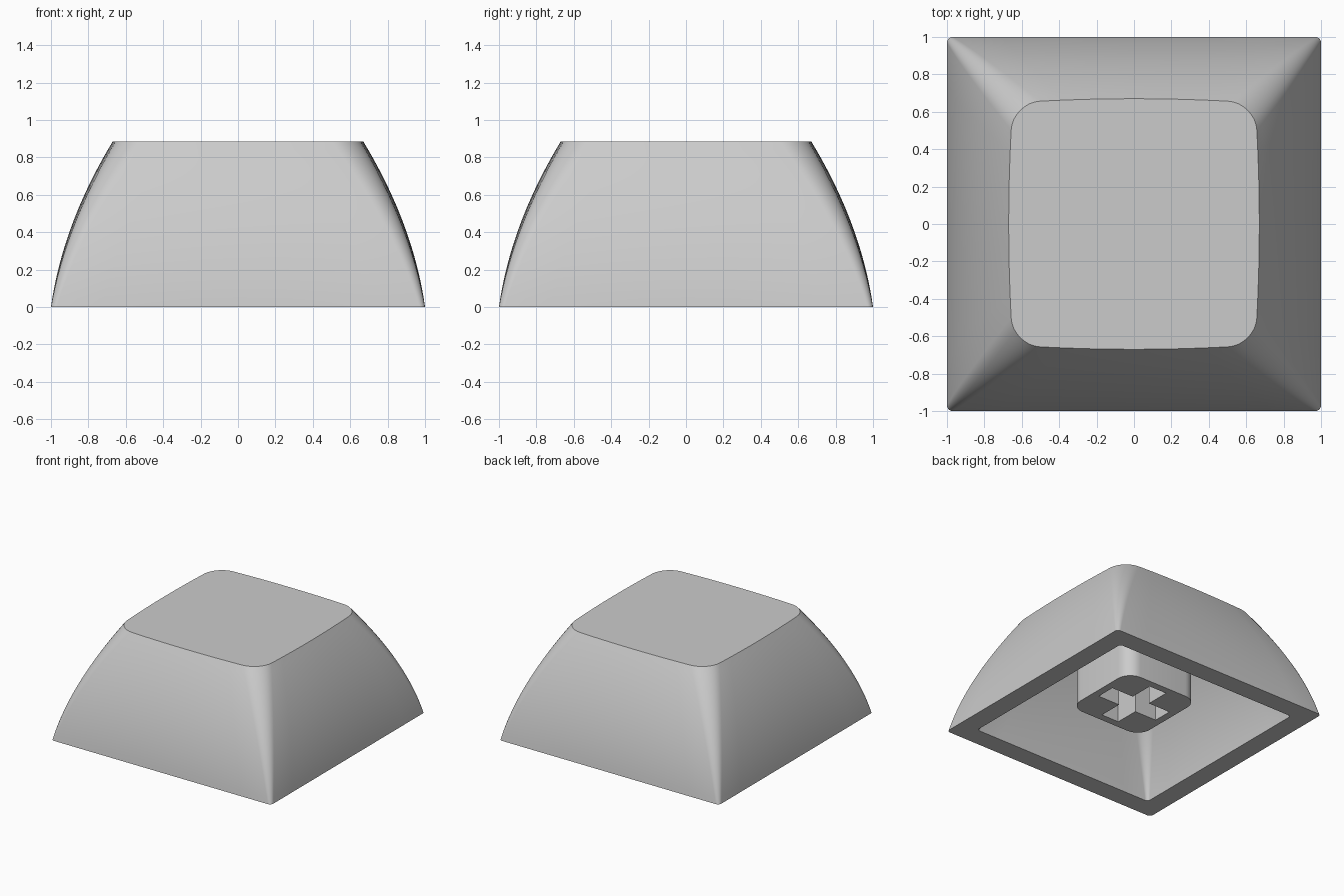
import bpy, bmesh
from math import cos, sin, pi, radians

cube = bpy.data.objects.get("Cube")
if cube:
    bpy.data.objects.remove(cube, do_unlink=True)

HEIGHT = 0.885
INNER_SCALE = 0.838
RINGS = 20

plastic = bpy.data.materials.new("grey_plastic")
plastic.use_nodes = True
grey = (0.6, 0.6, 0.6, 1.0)
plastic.diffuse_color = grey
plastic.node_tree.nodes["Principled BSDF"].inputs["Base Color"].default_value = grey


def rounded_square(half, radius, bow=0.0, side=8, arc=8):
    """Outline of a square with round corners and slightly bowed sides."""
    points = []
    core = half - radius
    for quarter in range(4):
        c, s = cos(quarter * pi / 2), sin(quarter * pi / 2)
        local = [(half, -core + 2 * core * i / side) for i in range(side)]
        local += [(core + radius * cos(a), core + radius * sin(a))
                  for a in (i * pi / 2 / arc for i in range(arc))]
        for x, y in local:
            u = x * (1 - bow * (y / half) ** 2)
            v = y * (1 - bow * (x / half) ** 2)
            points.append((u * c - v * s, u * s + v * c))
    return points


def add_ring(bm, outline, z):
    return [bm.verts.new((x, y, z)) for x, y in outline]


def bridge(bm, a, b):
    for i in range(len(a)):
        j = (i + 1) % len(a)
        bm.faces.new((a[i], a[j], b[j], b[i]))


def dome_rings(bm, scale):
    """Curved, tapering wall, listed from the base up."""
    rings = []
    for i in range(RINGS + 1):
        t = i / RINGS
        half = 1 - 0.124 * t - 0.206 * t * t
        outline = rounded_square(half, 0.03 + 0.12 * t, 0.033 * t)
        rings.append(add_ring(bm, [(x * scale, y * scale) for x, y in outline],
                              HEIGHT * t * scale))
    return rings


def finish(bm, name):
    bmesh.ops.recalc_face_normals(bm, faces=bm.faces[:])
    mesh = bpy.data.meshes.new(name)
    bm.to_mesh(mesh)
    bm.free()
    mesh.materials.append(plastic)
    obj = bpy.data.objects.new(name, mesh)
    bpy.context.collection.objects.link(obj)
    bpy.ops.object.select_all(action="DESELECT")
    obj.select_set(True)
    bpy.context.view_layer.objects.active = obj
    bpy.ops.object.shade_smooth_by_angle(angle=radians(30))
    return obj


# Hollow cap: outer wall, flat top, base rim and inner cavity
bm = bmesh.new()
outer = dome_rings(bm, 1.0)
inner = dome_rings(bm, INNER_SCALE)
for rings in (outer, inner):
    for low, high in zip(rings, rings[1:]):
        bridge(bm, low, high)
    bm.faces.new(rings[-1])
bridge(bm, outer[0], inner[0])
finish(bm, "cap_shell")

# Stem under the cap, with a cross-shaped socket
STEM_Z, SOCKET_Z, STEM_TOP = 0.165, 0.5, 0.76
ARM, WIDTH = 0.28, 0.08
cross = []
for quarter in range(4):
    c, s = round(cos(quarter * pi / 2)), round(sin(quarter * pi / 2))
    for x, y in ((ARM, -WIDTH), (ARM, WIDTH), (WIDTH, WIDTH)):
        cross.append((x * c - y * s, x * s + y * c))

bm = bmesh.new()
stem_outline = rounded_square(0.34, 0.12, side=1)
stem_low = add_ring(bm, stem_outline, STEM_Z)
stem_high = add_ring(bm, stem_outline, STEM_TOP)
socket_low = add_ring(bm, cross, STEM_Z)
socket_high = add_ring(bm, cross, SOCKET_Z)
bridge(bm, stem_low, stem_high)
bridge(bm, socket_low, socket_high)
bm.faces.new(stem_high)
bm.faces.new(socket_high)
rim = [e for e in bm.edges if all(v.co.z < STEM_Z + 0.001 for v in e.verts)]
bmesh.ops.triangle_fill(bm, use_beauty=True, edges=rim, normal=(0, 0, -1))
finish(bm, "stem")
